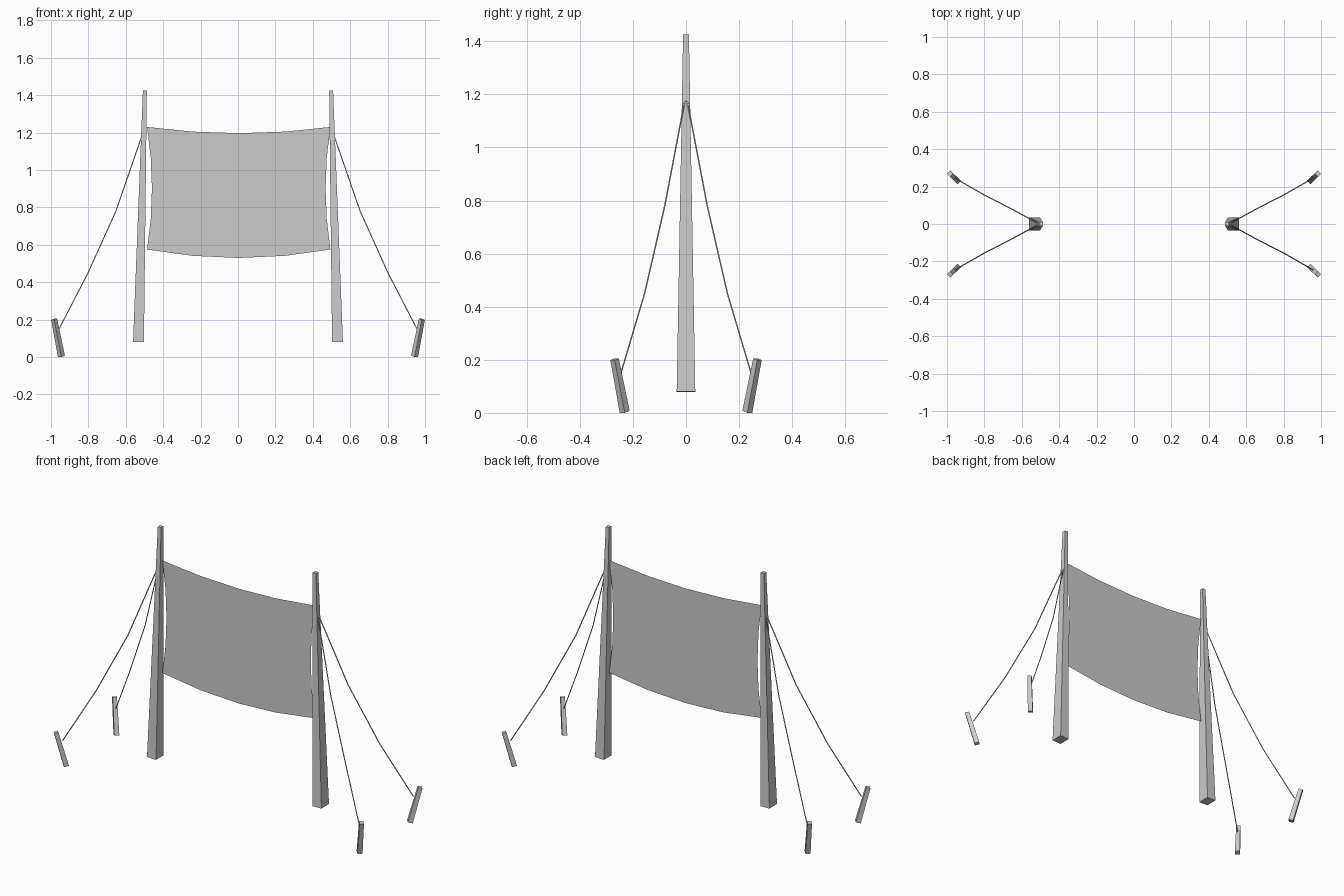
import bpy, bmesh
from mathutils import Vector

if "Cube" in bpy.data.objects:
    bpy.data.objects.remove(bpy.data.objects["Cube"], do_unlink=True)

grey = bpy.data.materials.new("plain grey")
grey.use_nodes = True
grey.diffuse_color = (0.6, 0.6, 0.6, 1)
grey.node_tree.nodes["Principled BSDF"].inputs["Base Color"].default_value = (0.6, 0.6, 0.6, 1)


def add_object(name, data):
    data.materials.append(grey)
    obj = bpy.data.objects.new(name, data)
    bpy.context.collection.objects.link(obj)
    return obj


def tapered_beam(name, start, end, across, start_half, end_half):
    """Four-sided beam from start to end; the halves are (across, depth)."""
    start, end, across = Vector(start), Vector(end), Vector(across).normalized()
    depth = (end - start).cross(across).normalized()
    bm = bmesh.new()
    rings = []
    for centre, (a, d) in ((start, start_half), (end, end_half)):
        rings.append([bm.verts.new(centre + across * a * i + depth * d * j)
                      for i, j in ((-1, -1), (1, -1), (1, 1), (-1, 1))])
    for ring in rings:
        bm.faces.new(ring)
    for k in range(4):
        n = (k + 1) % 4
        bm.faces.new((rings[0][k], rings[0][n], rings[1][n], rings[1][k]))
    bmesh.ops.recalc_face_normals(bm, faces=bm.faces)
    mesh = bpy.data.meshes.new(name)
    bm.to_mesh(mesh)
    bm.free()
    return add_object(name, mesh)


def rope(name, points):
    curve = bpy.data.curves.new(name, "CURVE")
    curve.dimensions = "3D"
    curve.bevel_depth = 0.003
    curve.bevel_resolution = 0
    spline = curve.splines.new("POLY")
    spline.points.add(len(points) - 1)
    for p, co in zip(spline.points, points):
        p.co = (*co, 1)
    return add_object(name, curve)


# Hanging cloth: sags between the posts and pulls in along its sides
bm = bmesh.new()
steps = 4
bmesh.ops.create_grid(bm, x_segments=steps, y_segments=steps, size=1)
for vert in bm.verts:
    u, v = vert.co.x, vert.co.y
    top = 1.197 + 0.033 * u * u
    bottom = 0.53 + 0.045 * u * u
    half = 0.49 - 0.026 * (1 - v * v)
    vert.co = (u * half + 0.004, 0, bottom + (top - bottom) * (v + 1) / 2)
bmesh.ops.recalc_face_normals(bm, faces=bm.faces)
cloth = bpy.data.meshes.new("hanging_cloth")
bm.to_mesh(cloth)
bm.free()
add_object("hanging_cloth", cloth)

# Posts, each with two guy ropes tied to leaning stakes
for side, sx in (("left", 1), ("right", -1)):
    tapered_beam(f"{side}_post", (sx * 0.532, 0, 0.08), (sx * 0.498, 0, 1.425),
                 (0, 1, 0), (0.035, 0.029), (0.011, 0.0105))
    for end, sy in (("front", -1), ("back", 1)):
        tapered_beam(f"{side}_{end}_stake", (sx * 0.944, sy * 0.231, 0.004),
                     (sx * 0.983, sy * 0.269, 0.202), (sx, -sy, 0),
                     (0.0135, 0.0135), (0.0115, 0.0115))
        rope(f"{side}_{end}_rope",
             [(sx * x, sy * y, z) for x, y, z in
              ((0.508, 0, 1.2), (0.653, 0.08, 0.78),
               (0.802, 0.156, 0.45), (0.957, 0.245, 0.15))])
